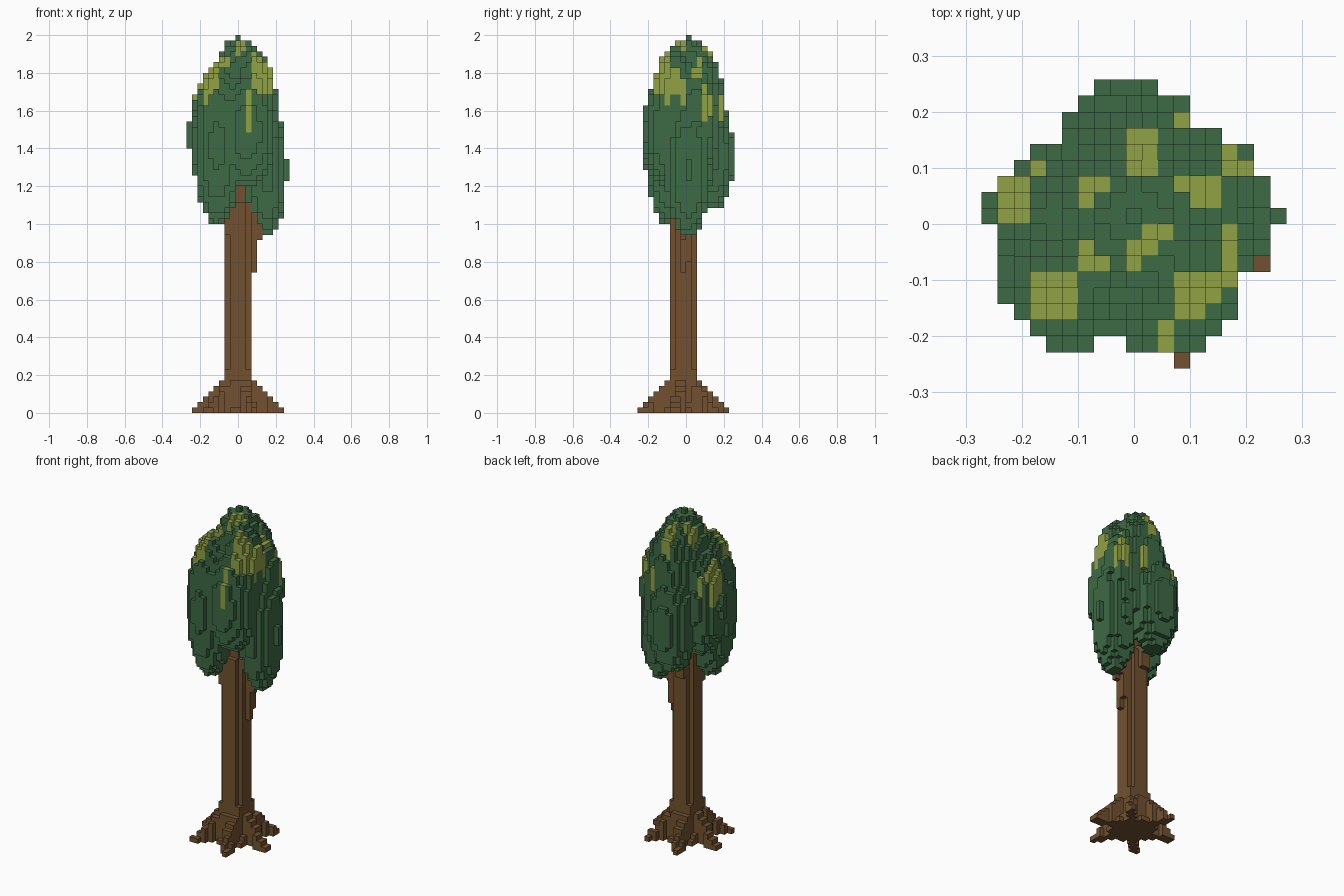
import bpy, bmesh, math
from mathutils import Vector

if "Cube" in bpy.data.objects:
    bpy.data.objects.remove(bpy.data.objects["Cube"])

S = 2.0 / 70          # voxel size: the tree is 70 voxels tall


def material(name, rgb):
    m = bpy.data.materials.new(name)
    m.diffuse_color = (*rgb, 1)
    m.use_nodes = True
    m.node_tree.nodes["Principled BSDF"].inputs["Base Color"].default_value = m.diffuse_color
    return m


bark = material("bark_brown", (0.17, 0.083, 0.029))
leaf = material("leaf_green", (0.048, 0.143, 0.06))
light = material("leaf_yellow_green", (0.285, 0.36, 0.06))

# Leaf lobes: centre and radii
LOBES = [
    ((0.00, 0.014, 1.60), (0.15, 0.16, 0.39)),     # crown tip
    ((0.15, 0.012, 1.28), (0.109, 0.12, 0.345)),   # low right
    ((0.08, -0.058, 1.605), (0.12, 0.12, 0.33)),   # high front right
    ((-0.11, -0.087, 1.42), (0.128, 0.134, 0.43)), # front left
    ((-0.14, 0.02, 1.47), (0.120, 0.115, 0.30)),   # left
    ((-0.012, 0.145, 1.36), (0.13, 0.112, 0.29)),  # back
    ((0.03, 0.09, 1.62), (0.13, 0.11, 0.30)),      # high back
    ((0.12, 0.055, 1.52), (0.11, 0.112, 0.30)),    # right back
    ((0.05, -0.105, 1.49), (0.148, 0.125, 0.30)),  # front
]

# Branches reaching from the trunk into the lobes
BRANCHES = [
    ((0.05, -0.01, 0.74), (0.12, 0.0, 1.15)),
    ((-0.02, -0.055, 0.86), (-0.05, -0.07, 1.25)),
    ((-0.01, 0.02, 0.92), (-0.015, 0.09, 1.2)),
    ((-0.03, -0.01, 0.95), (-0.06, 0.01, 1.3)),
]

# Sunlit patches seen from above: i0, i1, j0, j1 in voxels, inclusive
PATCHES = [
    (3, 3, 6, 6), (0, 1, 3, 5), (6, 6, 3, 4), (7, 7, 3, 3), (-6, -6, 3, 3),
    (-8, -7, 0, 2), (-3, -3, 1, 2), (-2, -2, 2, 2), (3, 5, 2, 2), (4, 5, 1, 1),
    (1, 2, -1, -1), (0, 0, -3, -2), (1, 1, -2, -2), (-3, -2, -3, -3),
    (-3, -3, -2, -2), (6, 6, -3, -1), (-6, -4, -6, -4), (-7, -7, -7, -7),
    (3, 4, -6, -4), (5, 5, -5, -4), (6, 6, -4, -4), (2, 2, -8, -7),
]


def centre(i, j, k):
    return Vector((i * S, (j + 0.5) * S, (k + 0.5) * S))


def in_leaf(p):
    return any(sum(((p[a] - c[a]) / r[a]) ** 2 for a in range(3)) <= 1 for c, r in LOBES)


def in_branch(p):
    for a, b in BRANCHES:
        a, b = Vector(a), Vector(b)
        t = max(0, min(1, (p - a).dot(b - a) / (b - a).length_squared))
        if (p - a - t * (b - a)).length < 0.034:
            return True
    return False


def in_trunk(i, j, k):
    # five-voxel trunk with the corners cut, filled near the ground
    u, v = abs(i), abs(j + 1)
    if u <= 2 and v <= 2 and k < 39 and (u + v < 4 or k < 8):
        return True
    if u <= 1 and v <= 1 and k < 44:
        return True
    # six tapering roots around a low cone
    x, y, z = i * S, (j + 1) * S, (k + 0.5) * S
    if math.hypot(x, y) < 0.135 - 0.7 * z and z < 0.12:
        return True
    if z < 0.175:
        for n in range(6):
            a = math.radians(-10.5 + n * 60)
            reach = 0.236 if n == 1 else 0.2445
            along = x * math.cos(a) + y * math.sin(a)
            across = abs(y * math.cos(a) - x * math.sin(a))
            if 0 < along < reach - max(0, z - 0.014) and across < 0.042 - 0.095 * along:
                return True
    return False


# Fill the voxel grid: 0 bark, 1 leaf, 2 sunlit leaf
grid = {}
for i in range(-9, 10):
    for j in range(-9, 9):
        for k in range(70):
            p = centre(i, j, k)
            if in_trunk(i, j, k) or (p.z < 1.27 and in_branch(p)):
                grid[i, j, k] = 0
            elif in_leaf(p):
                grid[i, j, k] = 1

# Patches colour the top of each leaf column and run a little way down
for i0, i1, j0, j1 in PATCHES:
    for i in range(i0, i1 + 1):
        for j in range(j0, j1 + 1):
            ks = [k for k in range(70) if grid.get((i, j, k)) == 1]
            if ks:
                for k in range(max(ks) - 4, max(ks) + 1):
                    if grid.get((i, j, k)) == 1:
                        grid[i, j, k] = 2

DIRS = [Vector(d) for d in ((1, 0, 0), (-1, 0, 0), (0, 1, 0), (0, -1, 0), (0, 0, 1), (0, 0, -1))]


def build(name, kinds, mats):
    """Make the exposed voxel faces of the given kinds into one object."""
    bm = bmesh.new()
    corners = {}

    def vert(q):
        key = tuple(round(c / S * 2) for c in q)
        if key not in corners:
            corners[key] = bm.verts.new(q)
        return corners[key]

    for (i, j, k), kind in grid.items():
        if kind not in kinds:
            continue
        p = centre(i, j, k)
        for d in DIRS:
            if (i + int(d.x), j + int(d.y), k + int(d.z)) in grid:
                continue
            u = Vector((d.y, d.z, d.x))
            v = d.cross(u)
            q = [p + (d + a * u + b * v) * S / 2 for a, b in ((-1, -1), (1, -1), (1, 1), (-1, 1))]
            f = bm.faces.new([vert(x) for x in q])
            f.material_index = kinds.index(kind)
    me = bpy.data.meshes.new(name)
    bm.to_mesh(me)
    bm.free()
    for m in mats:
        me.materials.append(m)
    ob = bpy.data.objects.new(name, me)
    bpy.context.collection.objects.link(ob)


build("trunk_and_roots", [0], [bark])
build("leaf_crown", [1, 2], [leaf, light])
